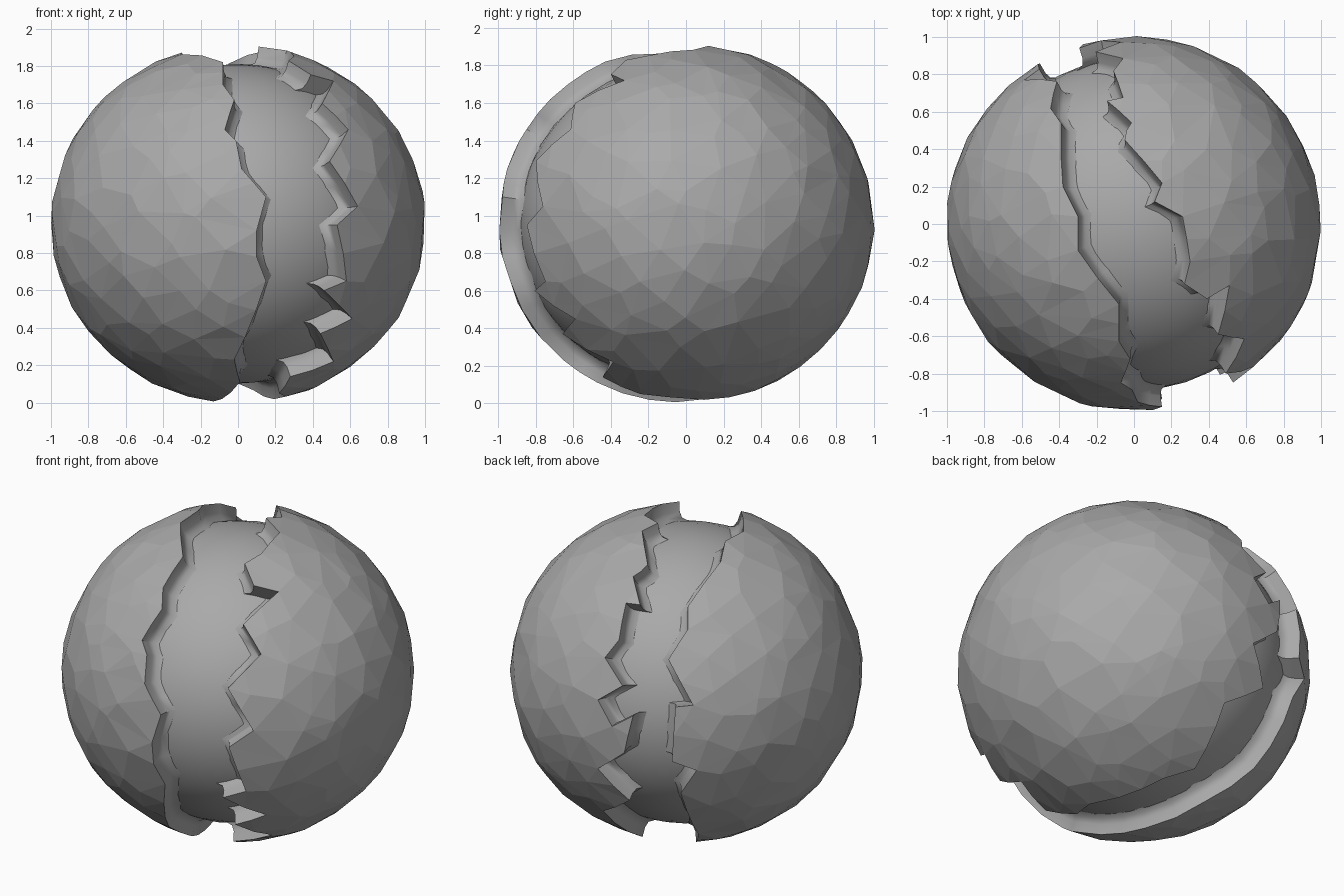
import bpy, bmesh, math, random
from mathutils import Vector, geometry

if "Cube" in bpy.data.objects:
    bpy.data.objects.remove(bpy.data.objects["Cube"])

random.seed(4)
H = 0.96                                     # half height of the flattened ball
MID = 0.957                                  # height of its centre
AXIS = Vector((0.93, 0.37, 0)).normalized()  # axis through the two shell halves


def pick(az, el, pts):
    """Lift view-plane points onto the ball, given as unit-sphere directions."""
    a, e = math.radians(az), math.radians(el)
    right = Vector((-math.sin(a), math.cos(a), 0))
    toward = Vector((math.cos(a) * math.cos(e), math.sin(a) * math.cos(e), math.sin(e)))
    up = toward.cross(right)
    out = []
    for u, v in pts:
        o = right * u + up * v
        o, d = Vector((o.x, o.y, o.z / H)), Vector((toward.x, toward.y, toward.z / H))
        b, dd = o.dot(d), d.dot(d)
        disc = max(0, b * b - dd * (o.dot(o) - 1))
        out.append((o + d * ((-b + math.sqrt(disc)) / dd)).normalized())
    return out


def front(pts):
    return pick(-90, 0, [(x, z - MID) for x, z in pts])


def top(pts):
    return pick(-90, 90, pts)


def back(pts):
    return pick(125, 25, pts)


def below(pts):
    return pick(35, -25, pts)


def scatter(n):
    """Roughly even, jittered directions over the sphere."""
    for i in range(n):
        z = 1 - (2 * i + 1) / n
        a, r = i * 2.39996, math.sqrt(1 - z * z)
        p = Vector((r * math.cos(a), r * math.sin(a), z))
        yield (p + Vector([random.uniform(-0.06, 0.06) for _ in range(3)])).normalized()


def shell(name, edge, pole):
    """Half shell filling the inside of a jagged edge loop, with a thick rim."""
    loop = []
    for p, q in zip(edge, edge[1:] + edge[:1]):
        n = max(1, math.ceil((p - q).length / 0.2))
        loop += [p.lerp(q, i / n).normalized() for i in range(n)]
    m = len(loop)
    inner = [p for p in scatter(380)
             if p.dot(pole) > -0.3 and min((p - q).length for q in loop) > 0.09]
    # flatten around the pole, triangulate inside the loop, wrap back
    ex = pole.cross(Vector((0, 0, 1))).normalized()
    ey = pole.cross(ex)

    def flat(p):
        ang = math.acos(max(-1, min(1, p.dot(pole))))
        return Vector((p.dot(ex), p.dot(ey))).normalized() * ang

    def wrap(w):
        ang = w.length
        s = math.sin(ang) / max(ang, 1e-6)
        return pole * math.cos(ang) + ex * (w.x * s) + ey * (w.y * s)

    verts, _, faces, *_ = geometry.delaunay_2d_cdt(
        [flat(p) for p in loop + inner], [(i, (i + 1) % m) for i in range(m)], [], 1, 1e-5)
    bm = bmesh.new()
    bv = [bm.verts.new(wrap(w)) for w in verts]
    for f in faces:
        bm.faces.new([bv[i] for i in f])
    bmesh.ops.delete(bm, geom=[v for v in bm.verts if not v.link_faces], context='VERTS')
    for v in bm.verts:
        if not v.is_boundary:
            v.co *= random.uniform(0.998, 1.006)
    # rim: down, then flaring softly into the core
    outside = set(bm.faces)
    rim = [e for e in bm.edges if e.is_boundary]
    for radius, shift in ((0.94, 0), (0.905, 0.012), (0.88, 0.05)):
        geom = bmesh.ops.extrude_edge_only(bm, edges=rim)['geom']
        for v in geom:
            if isinstance(v, bmesh.types.BMVert):
                v.co = (v.co - pole * shift).normalized() * radius
        rim = [g for g in geom if isinstance(g, bmesh.types.BMEdge) and g.is_boundary]
    bmesh.ops.recalc_face_normals(bm, faces=bm.faces[:])
    far = max(bm.faces, key=lambda f: f.calc_center_median().dot(pole))
    if far.normal.dot(pole) < 0:
        bmesh.ops.reverse_faces(bm, faces=bm.faces[:])
    # flat outer facets, smooth rim
    for f in bm.faces:
        f.smooth = f not in outside
    for e in bm.edges:
        mixed = len({f in outside for f in e.link_faces}) > 1
        e.smooth = not mixed and e.calc_face_angle(0) < math.radians(50)
    finish(name, bm)


def finish(name, bm):
    for v in bm.verts:
        v.co.z = v.co.z * H + MID
    me = bpy.data.meshes.new(name)
    bm.to_mesh(me)
    bm.free()
    me.materials.append(stone)
    bpy.context.collection.objects.link(bpy.data.objects.new(name, me))


stone = bpy.data.materials.new("stone")
stone.diffuse_color = (0.4, 0.4, 0.4, 1)
stone.use_nodes = True
stone.node_tree.nodes["Principled BSDF"].inputs["Base Color"].default_value = stone.diffuse_color

# Right shell edge: up the front, over the top, down the back, under
right_edge = (
    front([(.22, .05), (.28, .14), (.51, .22), (.44, .37), (.61, .45), (.46, .60), (.58, .65),
           (.53, .95), (.64, 1.05), (.49, 1.29), (.59, 1.46), (.45, 1.60), (.51, 1.72)])
    + top([(.39, -.40), (.27, -.32), (.30, -.20), (.26, .04), (.11, .12),
           (.15, .22), (-.05, .45), (-.04, .50)])
    + back([(-.30, .54), (-.26, .38), (-.34, .39), (-.38, .18), (-.46, .08), (-.36, -.08),
            (-.50, -.16), (-.42, -.31), (-.30, -.25), (-.35, -.46), (-.50, -.55),
            (-.32, -.73), (-.47, -.79), (-.25, -.95)])
    + below([(.25, -.69), (-.03, -.76), (-.22, -.77)]))
shell("right_shell", right_edge, AXIS)

# Left shell edge, same order
left_edge = (
    front([(.01, .11), (-.02, .23), (.15, .65), (.10, .78), (.10, .92), (.15, 1.10),
           (.02, 1.25), (-.01, 1.40), (-.07, 1.46), (-.02, 1.62), (-.08, 1.70)])
    + top([(-.08, -.43), (-.30, -.14), (-.30, .04), (-.38, .20)])
    + back([(.01, .37), (.01, .24), (-.10, .07), (.04, -.19), (-.06, -.20), (-.08, -.51),
            (.06, -.56), (-.03, -.69), (.07, -.92)])
    + below([(.40, -.82), (.03, -.92)]))
shell("left_shell", left_edge, -AXIS)

# Smooth core seen through the gap
core = bmesh.new()
bmesh.ops.create_icosphere(core, subdivisions=4, radius=0.89)
for f in core.faces:
    f.smooth = True
finish("core", core)
